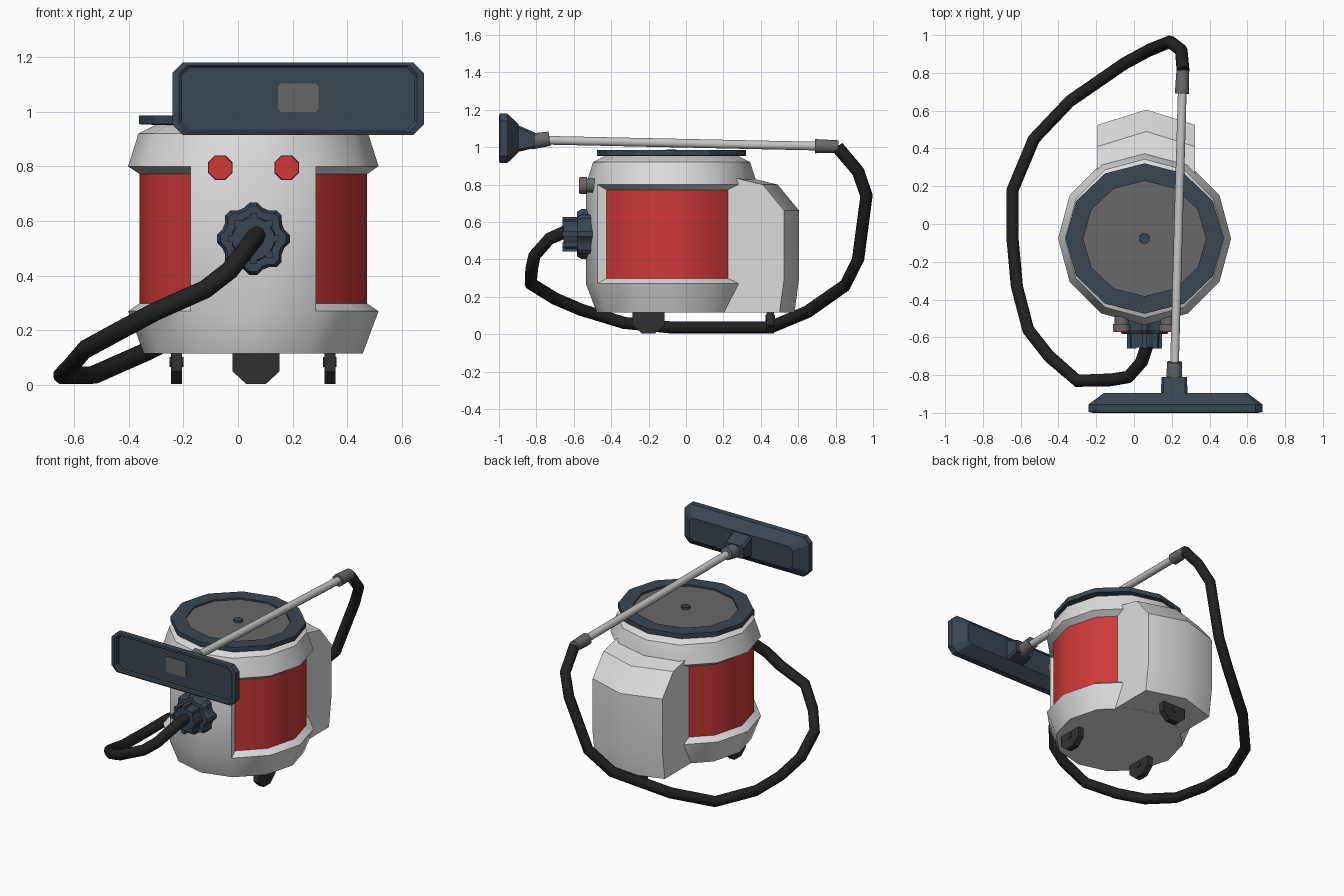
import bpy, bmesh, math
from mathutils import Vector

if "Cube" in bpy.data.objects:
    bpy.data.objects.remove(bpy.data.objects["Cube"])

CX, CY = 0.056, -0.077   # centre of the drum


def material(name, rgb):
    m = bpy.data.materials.new(name)
    m.diffuse_color = (*rgb, 1)
    m.use_nodes = True
    m.node_tree.nodes["Principled BSDF"].inputs["Base Color"].default_value = m.diffuse_color
    return m


WHITE = material("white plastic", (0.72, 0.72, 0.72))
RED = material("red panel", (0.62, 0.04, 0.04))
NAVY = material("navy plastic", (0.04, 0.062, 0.085))
GREY = material("mid grey", (0.14, 0.14, 0.14))
METAL = material("light metal", (0.55, 0.55, 0.54))
BLACK = material("black rubber", (0.016, 0.016, 0.016))
DARK = material("dark caster", (0.03, 0.03, 0.03))


def finish(name, bm, mats, angle=35):
    bmesh.ops.recalc_face_normals(bm, faces=bm.faces)
    me = bpy.data.meshes.new(name)
    bm.to_mesh(me)
    bm.free()
    for m in mats:
        me.materials.append(m)
    me.shade_smooth()
    me.set_sharp_from_angle(angle=math.radians(angle))
    ob = bpy.data.objects.new(name, me)
    bpy.context.collection.objects.link(ob)
    return ob


def loft(rings, caps=True):
    """Skin a list of equally sized point loops."""
    bm = bmesh.new()
    vs = [[bm.verts.new(p) for p in r] for r in rings]
    n = len(rings[0])
    for a, b in zip(vs, vs[1:]):
        for i in range(n):
            j = (i + 1) % n
            bm.faces.new((a[i], a[j], b[j], b[i]))
    if caps:
        bm.faces.new(vs[0])
        bm.faces.new(vs[-1])
    bm.normal_update()
    return bm


def ring(r, z, n=12, ry=None):
    ry = ry or r
    return [(CX + r * math.cos(2 * math.pi * i / n),
             CY + ry * math.sin(2 * math.pi * i / n), z) for i in range(n)]


def rod(name, p0, p1, r0, r1, mat, n=8, angle=50):
    """Tapered cylinder between two points."""
    p0, p1 = Vector(p0), Vector(p1)
    q = (p1 - p0).to_track_quat('Z', 'Y')
    rings = []
    for p, r in ((p0, r0), (p1, r1)):
        rings.append([p + q @ Vector((r * math.cos((i + .5) * 2 * math.pi / n),
                                      r * math.sin((i + .5) * 2 * math.pi / n), 0))
                      for i in range(n)])
    return finish(name, loft(rings), [mat], angle)


def rect(cx, cz, hx, hz, c, y):
    """Rectangle with cut corners in the xz plane."""
    pts = [(hx, hz - c), (hx - c, hz), (c - hx, hz), (-hx, hz - c),
           (-hx, c - hz), (c - hx, -hz), (hx - c, -hz), (hx, c - hz)]
    return [(cx + x, y, cz + z) for x, z in pts]


# Drum: 12-sided lathe with recessed red side panels
bm = loft([ring(r, z) for r, z in
           ((0.40, 0.115), (0.458, 0.27), (0.458, 0.80), (0.42, 0.92), (0.34, 0.96))])
for side in (1, -1):
    sel = []
    for f in bm.faces:
        c = f.calc_center_median()
        a = math.degrees(math.atan2((c.x - CX) * side, -(c.y - CY)))
        if len(f.verts) == 4 and 0.5 < c.z < 0.56 and 35 < a < 145:
            sel.append(f)
    bmesh.ops.recalc_face_normals(bm, faces=bm.faces)
    bmesh.ops.inset_region(bm, faces=sel, thickness=0.028, depth=-0.04,
                           use_even_offset=True, use_boundary=True)
    for f in sel:
        f.material_index = 1
finish("drum", bm, [WHITE, RED])

# Rear motor housing, bulging along its centre line
side_profile = [(0.20, 0.116), (0.50, 0.116), (0.525, 0.30), (0.525, 0.66),
                (0.41, 0.80), (0.22, 0.845)]
rings = [[(0.065 + x, y + dy, z) for y, z in side_profile]
         for x, dy in ((-0.258, 0), (0, 0.08), (0.258, 0))]
finish("rear_housing", loft(rings), [WHITE])

# Lid: navy rim, grey disc, small centre knob
finish("lid_rim", loft([ring(0.33, 0.95, 12, 0.31), ring(0.418, 0.954, 12, 0.398),
                        ring(0.418, 0.985, 12, 0.398), ring(0.325, 0.985, 12, 0.305),
                        ring(0.325, 0.96, 12, 0.305)]), [NAVY], 25)
finish("lid_disc", loft([ring(0.33, 0.955, 12, 0.31), ring(0.33, 0.974, 12, 0.31)]), [GREY])
rod("lid_knob", (CX, CY, 0.97), (CX, CY, 0.988), 0.03, 0.028, NAVY)

# Two front buttons: grey stems with red faces
for i, x in enumerate((-0.065, 0.178)):
    rod(f"button_base_{i}", (x, -0.45, 0.795), (x, -0.535, 0.795), 0.04, 0.04, GREY)
    rod(f"button_rim_{i}", (x, -0.53, 0.795), (x, -0.565, 0.795), 0.049, 0.049, GREY)
    rod(f"button_face_{i}", (x, -0.565, 0.795), (x, -0.571, 0.795), 0.048, 0.046, RED)

# Hose socket: lobed collar with a ribbed sleeve
lobes = []
for i in range(32):
    a = 2 * math.pi * i / 32
    r = 0.134 if i % 4 in (0, 1) else 0.118
    lobes.append((r * math.cos(a - 0.1), r * math.sin(a - 0.1)))
finish("socket_collar", loft([[(CX + x * s, y, 0.535 + z * s) for x, z in lobes]
                              for y, s in ((-0.50, 1), (-0.56, 1), (-0.582, 0.9))]), [NAVY], 25)
rod("socket_sleeve", (CX, -0.57, 0.535), (CX, -0.655, 0.535), 0.082, 0.078, NAVY, 12)
for i in range(8):
    a = math.pi * i / 4
    x, z = CX + 0.08 * math.cos(a), 0.535 + 0.08 * math.sin(a)
    rod(f"socket_rib_{i}", (x, -0.57, z), (x, -0.66, z), 0.018, 0.018, NAVY, 4)

# Flexible hose
path = [(0.07, -0.64, 0.55), (0.04, -0.73, 0.51), (-0.03, -0.81, 0.42), (-0.12, -0.825, 0.35),
        (-0.30, -0.83, 0.27), (-0.45, -0.70, 0.19), (-0.56, -0.56, 0.13), (-0.62, -0.33, 0.06),
        (-0.643, -0.08, 0.036), (-0.643, 0.18, 0.036), (-0.53, 0.45, 0.036),
        (-0.34, 0.65, 0.12), (-0.05, 0.85, 0.26), (0.08, 0.92, 0.40), (0.19, 0.965, 0.74),
        (0.25, 0.92, 0.87), (0.26, 0.81, 1.0)]
cu = bpy.data.curves.new("hose", 'CURVE')
cu.dimensions = '3D'
cu.bevel_depth = 0.034
cu.bevel_resolution = 2
cu.use_fill_caps = True
sp = cu.splines.new('POLY')
sp.points.add(len(path) - 1)
for p, co in zip(sp.points, path):
    p.co = (*co, 1)
cu.materials.append(BLACK)
hose = bpy.data.objects.new("hose", cu)
bpy.context.collection.objects.link(hose)
bpy.context.view_layer.objects.active = hose
hose.select_set(True)
bpy.ops.object.convert(target='MESH')

# Wand with grey cuffs at both ends
rod("wand", (0.214, -0.76, 1.037), (0.256, 0.72, 1.005), 0.025, 0.025, METAL)
rod("rear_cuff", (0.254, 0.69, 1.005), (0.258, 0.815, 1.003), 0.041, 0.036, GREY)
rod("front_cuff", (0.214, -0.73, 1.045), (0.213, -0.83, 1.03), 0.042, 0.046, GREY)

# Floor head: recessed front, tapered back, funnel neck
HX, HZ = 0.22, 1.047
finish("floor_head", loft([rect(HX, HZ, 0.425, 0.115, 0.03, -0.965),
                           rect(HX, HZ, 0.425, 0.115, 0.03, -0.992),
                           rect(HX, HZ, 0.435, 0.122, 0.03, -1.0),
                           rect(HX, HZ, 0.46, 0.132, 0.038, -0.995),
                           rect(HX, HZ, 0.46, 0.132, 0.038, -0.955),
                           rect(HX, HZ, 0.38, 0.075, 0.02, -0.895)]), [NAVY], 25)
finish("head_inlet", loft([rect(HX, HZ + 0.004, 0.074, 0.052, 0.01, -0.96),
                           rect(HX, HZ + 0.004, 0.074, 0.052, 0.01, -0.969)]), [GREY])
finish("head_neck", loft([rect(0.213, HZ, 0.07, 0.075, 0.012, -0.91),
                          rect(0.213, HZ - 0.01, 0.068, 0.042, 0.012, -0.81)]), [NAVY])

# Casters: two at the sides, one turned crosswise at the rear
half = [(0.086, 0.12), (0.086, 0.05), (0.036, 0.004)]
outline = half + [(-u, z) for u, z in reversed(half)]
for name, x, y, turned in (("left_caster", -0.225, -0.2, False),
                           ("right_caster", 0.336, -0.2, False),
                           ("rear_caster", 0.066, 0.45, True)):
    rings = []
    for d in (-0.02, 0.02):
        rings.append([(x + u, y + d, z) if turned else (x + d, y + u, z) for u, z in outline])
    finish(name, loft(rings), [DARK])
    ax = Vector((0, 0.025, 0)) if turned else Vector((0.025, 0, 0))
    c = Vector((x, y, 0.085))
    rod(name + "_hub", c - ax, c + ax, 0.02, 0.02, DARK)
